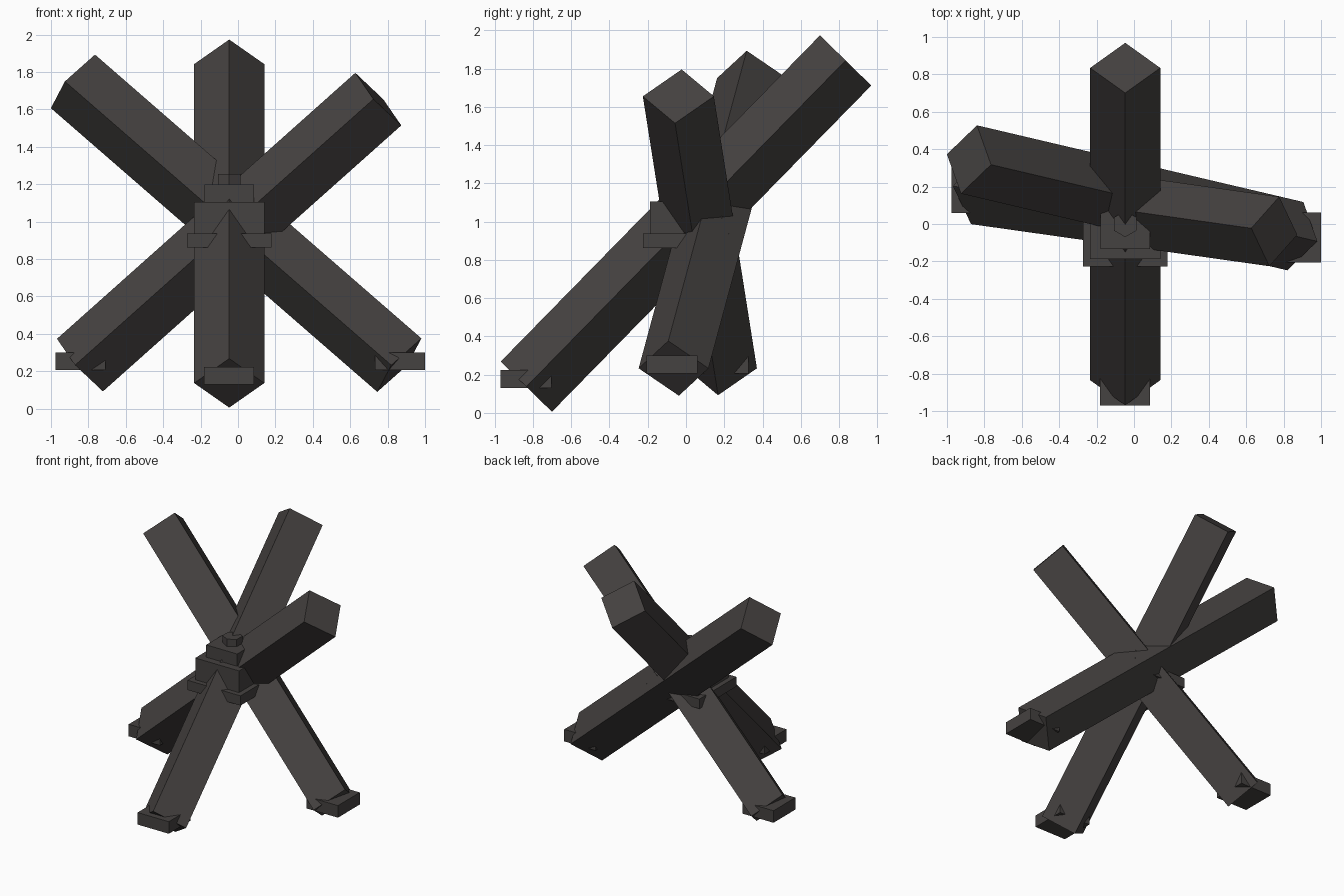
import bpy, bmesh, math
from mathutils import Vector, Matrix

if "Cube" in bpy.data.objects:
    bpy.data.objects.remove(bpy.data.objects["Cube"])

steel = bpy.data.materials.new("dark weathered steel")
steel.diffuse_color = (0.060, 0.054, 0.052, 1)
steel.use_nodes = True
steel.node_tree.nodes["Principled BSDF"].inputs["Base Color"].default_value = steel.diffuse_color


def finish(name, bm):
    bmesh.ops.recalc_face_normals(bm, faces=bm.faces)
    me = bpy.data.meshes.new(name)
    bm.to_mesh(me)
    bm.free()
    me.materials.append(steel)
    ob = bpy.data.objects.new(name, me)
    bpy.context.collection.objects.link(ob)
    return ob


def prism(name, sides, radius, length, matrix):
    bm = bmesh.new()
    bmesh.ops.create_cone(bm, cap_ends=True, segments=sides, radius1=radius,
                          radius2=radius, depth=length, matrix=matrix)
    return finish(name, bm)


def beam(name, a, b, radius=0.1875):
    # square bar standing on its edge: one corner of the section points up
    a, b = Vector(a), Vector(b)
    d = (b - a).normalized()
    side = d.cross(Vector((0, 0, 1))).normalized()
    up = side.cross(d)
    rot = Matrix((side, up, d)).transposed()
    if rot.determinant() < 0:
        rot.col[0] *= -1
    prism(name, 4, radius, (b - a).length,
          Matrix.Translation((a + b) / 2) @ rot.to_4x4())


def block(name, centre, width, z0, z1):
    bm = bmesh.new()
    m = Matrix.Translation((centre[0], centre[1], (z0 + z1) / 2)) @ \
        Matrix.Diagonal((width, width, z1 - z0, 1))
    bmesh.ops.create_cube(bm, size=1, matrix=m)
    finish(name, bm)


# three crossing beams
CX = -0.047
beam("front_to_back_beam", (CX, -0.835, 0.137), (CX, 0.8345, 1.8425))
beam("rising_right_beam", (-0.845, 0.185, 0.233), (0.75, -0.04, 1.655))
beam("rising_left_beam", (0.8625, -0.065, 0.233), (-0.8825, 0.345, 1.75))

# ground pads on the lower ends
for name, c, z0 in (("front_foot_pad", (CX, -0.836), 0.13),
                    ("left_foot_pad", (-0.843, 0.192), 0.207),
                    ("right_foot_pad", (0.866, -0.073), 0.207)):
    block(name, c, 0.267, z0, z0 + 0.093)

# stepped clamp and bolt where the beams meet
block("clamp_base_plate", (CX, 0), 0.452, 0.862, 0.937)
block("clamp_body", (CX, 0), 0.375, 0.937, 1.105)
block("clamp_cap", (CX, 0), 0.265, 1.105, 1.2)
prism("clamp_bolt", 6, 0.07, 0.056, Matrix.Translation((CX, 0, 1.228)))
